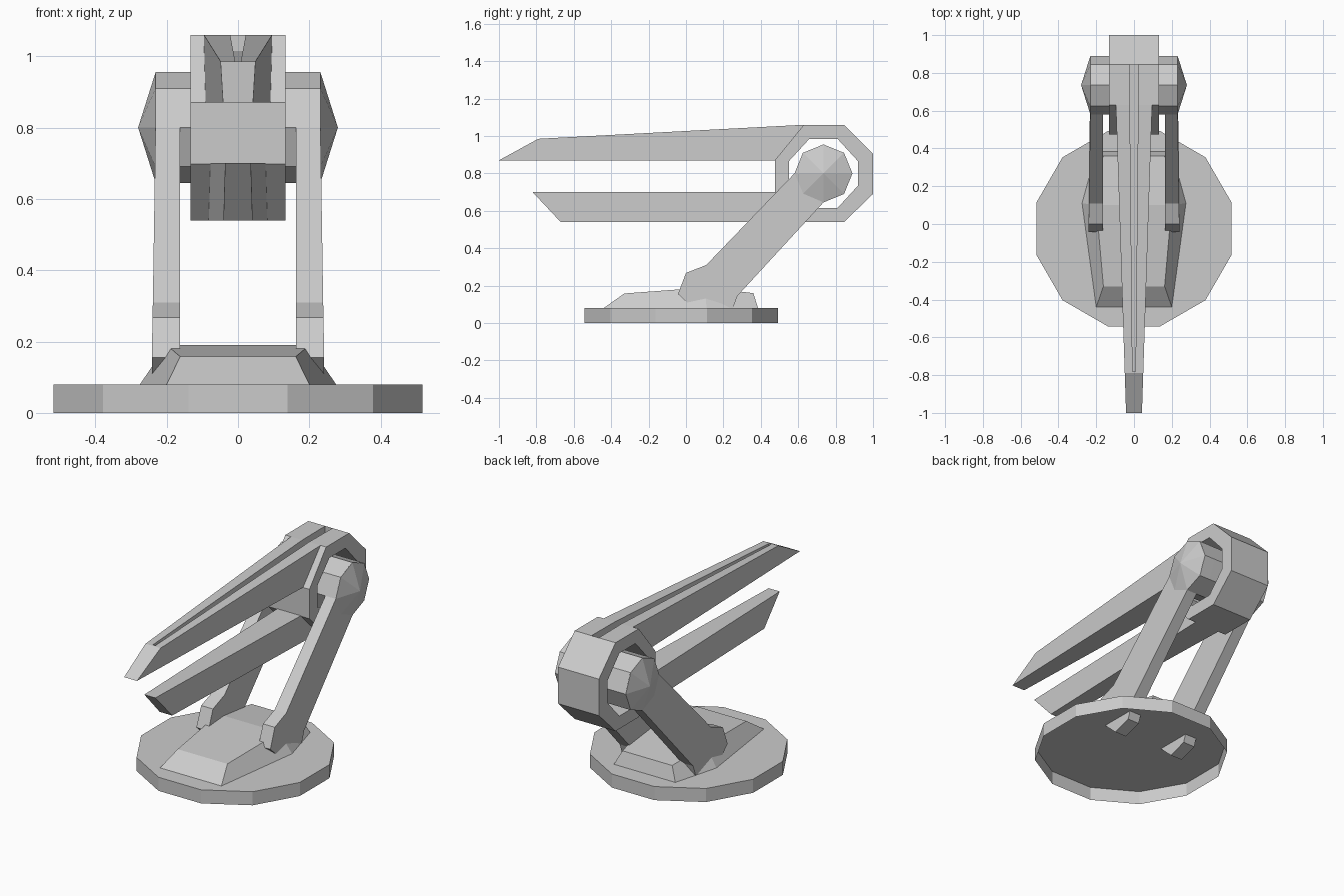
import bpy, bmesh, math

if "Cube" in bpy.data.objects:
    bpy.data.objects.remove(bpy.data.objects["Cube"])

PY, PZ = 0.735, 0.80   # pivot position


def finish(name, bm):
    bmesh.ops.recalc_face_normals(bm, faces=bm.faces)
    me = bpy.data.meshes.new(name)
    bm.to_mesh(me)
    bm.free()
    ob = bpy.data.objects.new(name, me)
    bpy.context.collection.objects.link(ob)
    return ob


def bridge(bm, a, b):
    n = len(a)
    for i in range(n):
        j = (i + 1) % n
        bm.faces.new((a[i], a[j], b[j], b[i]))


def prism(name, profile, left, right):
    """Side profile (y, z) spanning from left(y, z) to right(y, z) in x."""
    bm = bmesh.new()
    a = [bm.verts.new((left(y, z), y, z)) for y, z in profile]
    b = [bm.verts.new((right(y, z), y, z)) for y, z in profile]
    bridge(bm, a, b)
    bm.faces.new(a)
    bm.faces.new(b)
    return finish(name, bm)


def tapered(name, profile, y0, w0, y1, w1):
    """Symmetric beam whose half width changes linearly along y."""
    w = lambda y, z: w0 + (w1 - w0) * (y - y0) / (y1 - y0)
    return prism(name, profile, lambda y, z: -w(y, z), w)


# base disc: twelve sides, open underneath
bm = bmesh.new()
rings = [[bm.verts.new((0.535 * math.cos(math.radians(15 + 30 * i)),
                        -0.025 + 0.535 * math.sin(math.radians(15 + 30 * i)), z))
          for i in range(12)] for z in (0, 0.08)]
bridge(bm, *rings)
bm.faces.new(rings[1])
finish("base_disc", bm)

# raised plinth with a cross ridge
bm = bmesh.new()
half_low = [(0.2, -0.44, 0.08), (0.275, 0.11, 0.08), (0.2, 0.385, 0.08)]
half_top = [(0.162, -0.33, 0.158), (0.2, 0.1, 0.19), (0.162, 0.36, 0.16)]
low, top = [[bm.verts.new(p) for p in h] +
            [bm.verts.new((-x, y, z)) for x, y, z in reversed(h)]
            for h in (half_low, half_top)]
bridge(bm, low, top)
bm.faces.new((top[0], top[1], top[4], top[5]))
bm.faces.new((top[1], top[2], top[3], top[4]))
finish("plinth", bm)

# support arms, mirrored left and right, slightly thicker at the foot
arm_profile = [(0.58, 0.80), (0.108, 0.31), (0.0, 0.268), (-0.043, 0.155),
               (0.125, 0.0), (0.235, 0.035), (0.275, 0.145), (0.735, 0.645),
               (0.845, 0.69), (0.89, 0.80), (0.845, 0.91), (0.735, 0.955),
               (0.625, 0.91)]
for side, label in ((1, "right"), (-1, "left")):
    prism("arm_" + label, arm_profile,
          lambda y, z: side * 0.163,
          lambda y, z: side * (0.23 + 0.012 * (1 - (y + z) / 1.53)))

# pivot axle with pointed eight-sided caps
bm = bmesh.new()
ends = [[bm.verts.new((x, PY + 0.155 * math.cos(i * math.pi / 4),
                       PZ + 0.155 * math.sin(i * math.pi / 4))) for i in range(8)]
        for x in (-0.231, 0.231)]
bridge(bm, *ends)
for loop, x in zip(ends, (-0.28, 0.28)):
    tip = bm.verts.new((x, PY, PZ))
    for i in range(8):
        bm.faces.new((loop[i], loop[(i + 1) % 8], tip))
finish("pivot_axle", bm)

# octagonal housing ring around the axle
outer = [(0.475, 0.697), (0.475, 0.87), (0.63, 1.06), (0.845, 1.06),
         (1.0, 0.905), (1.0, 0.69), (0.845, 0.54), (0.63, 0.54)]
inner = [(0.55, 0.735), (0.55, 0.865), (0.66, 0.985), (0.81, 0.985),
         (0.92, 0.865), (0.92, 0.735), (0.81, 0.615), (0.66, 0.615)]
bm = bmesh.new()
o1, o2, i1, i2 = [[bm.verts.new((x, y, z)) for y, z in prof]
                  for prof in (outer, inner) for x in (-0.133, 0.133)]
for a, b in ((o1, o2), (i1, i2), (o1, i1), (o2, i2)):
    bridge(bm, a, b)
housing = finish("housing_ring", bm)

# upper and lower tapering beams
upper = tapered("upper_beam",
                [(-1.0, 0.87), (-0.79, 0.985), (0.63, 1.06), (0.64, 1.03), (0.51, 0.87)],
                -1.0, 0.042, 0.63, 0.096)
tapered("lower_beam",
        [(-0.82, 0.7), (-0.67, 0.54), (0.63, 0.54), (0.64, 0.57), (0.51, 0.7)],
        -0.82, 0.036, 0.5, 0.078)

# tapering groove along the top of the upper beam and housing
cutter = tapered("groove_cutter",
                 [(-0.78, 1.12), (-0.78, 0.965), (0.845, 1.015), (0.845, 1.12)],
                 -0.78, 0.008, 0.845, 0.024)
cutter.hide_render = True
cutter.hide_set(True)
for ob in (upper, housing):
    mod = ob.modifiers.new("groove", "BOOLEAN")
    mod.operation = "DIFFERENCE"
    mod.solver = "EXACT"
    mod.object = cutter
